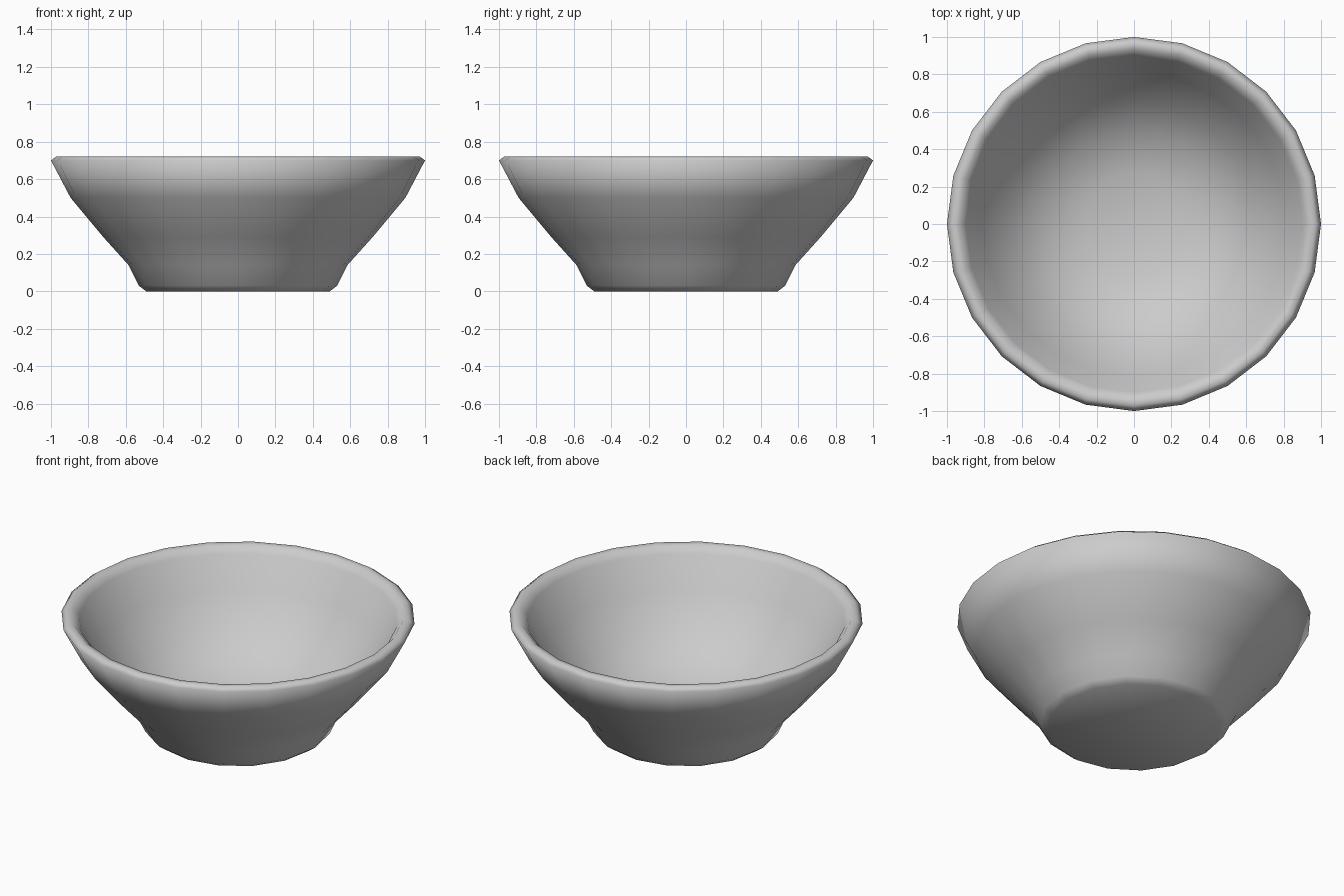
import bpy, bmesh
from math import cos, sin, tau

if "Cube" in bpy.data.objects:
    bpy.data.objects.remove(bpy.data.objects["Cube"])

# Profile rings (radius, height, sides): underside -> outer wall -> rim -> inside
RINGS = [
    (0.49, 0.00, 16), (0.53, 0.03, 16), (0.585, 0.14, 24), (0.72, 0.29, 24),
    (0.895, 0.50, 24), (1.00, 0.70, 24), (0.97, 0.722, 24), (0.935, 0.718, 24),
    (0.90, 0.68, 24), (0.81, 0.49, 24), (0.65, 0.31, 24), (0.50, 0.18, 24),
    (0.28, 0.11, 16),
]


def bridge(bm, a, b):
    """Stitch two rings whose side counts may differ."""
    na, nb = len(a), len(b)
    if na == nb:
        for i in range(na):
            j = (i + 1) % na
            bm.faces.new((a[i], a[j], b[j], b[i]))
        return
    i = j = 0
    while i < na or j < nb:
        if j >= nb or (i < na and (i + 0.5) / na <= (j + 0.5) / nb):
            bm.faces.new((a[i], a[(i + 1) % na], b[j % nb]))
            i += 1
        else:
            bm.faces.new((a[i % na], b[(j + 1) % nb], b[j]))
            j += 1


# Bowl: stacked rings, closed by the foot and the inner floor
bm = bmesh.new()
loops = [[bm.verts.new((r * cos(tau * k / n), r * sin(tau * k / n), z))
          for k in range(n)] for r, z, n in RINGS]
for low, high in zip(loops, loops[1:]):
    bridge(bm, low, high)
bm.faces.new(loops[0][::-1])
centre = bm.verts.new((0, 0, 0.09))
floor = loops[-1]
for k in range(len(floor)):
    bm.faces.new((floor[k], floor[(k + 1) % len(floor)], centre))
bmesh.ops.recalc_face_normals(bm, faces=bm.faces)
for f in bm.faces:
    f.smooth = True

mesh = bpy.data.meshes.new("bowl")
bm.to_mesh(mesh)
bm.free()
bowl = bpy.data.objects.new("bowl", mesh)
bpy.context.collection.objects.link(bowl)
